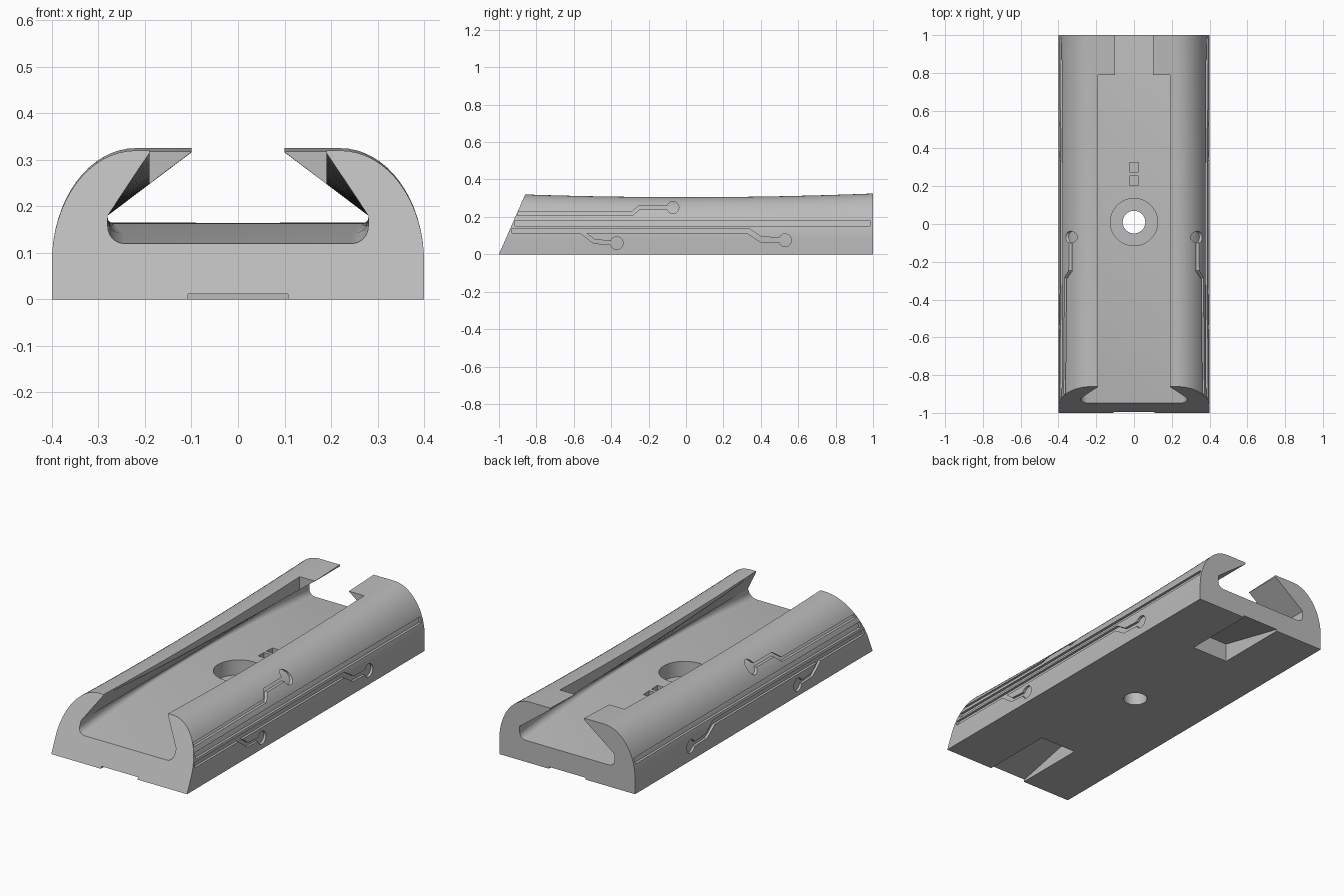
import bpy
import bmesh
from math import sin, cos, pi
from mathutils import Vector

cube = bpy.data.objects.get("Cube")
if cube:
    bpy.data.objects.remove(cube, do_unlink=True)

grey = bpy.data.materials.new("plain grey")
grey.use_nodes = True
colour = (0.5, 0.5, 0.5, 1)
grey.diffuse_color = colour
grey.node_tree.nodes["Principled BSDF"].inputs["Base Color"].default_value = colour


def skin(name, rings):
    """Closed solid through a list of matching rings."""
    bm = bmesh.new()
    loops = [[bm.verts.new(p) for p in ring] for ring in rings]
    count = len(loops[0])
    for a, b in zip(loops, loops[1:]):
        for i in range(count):
            j = (i + 1) % count
            bm.faces.new((a[i], a[j], b[j], b[i]))
    bm.faces.new(loops[0][::-1])
    bm.faces.new(loops[-1])
    bmesh.ops.recalc_face_normals(bm, faces=bm.faces)
    mesh = bpy.data.meshes.new(name)
    bm.to_mesh(mesh)
    bm.free()
    mesh.materials.append(grey)
    obj = bpy.data.objects.new(name, mesh)
    bpy.context.collection.objects.link(obj)
    return obj


def side_prism(name, outline, half):
    """Outline in y, z pushed through x."""
    return skin(name, [[(x, y, z) for y, z in outline] for x in (-half, half)])


def up_prism(name, outline, low, high):
    """Outline in x, y pushed up z."""
    return skin(name, [[(x, y, z) for x, y in outline] for z in (low, high)])


def circle(cx, cy, r, n=32):
    return [(cx + r * cos(2 * pi * i / n), cy + r * sin(2 * pi * i / n)) for i in range(n)]


def box(x0, x1, y0, y1):
    return [(x0, y0), (x1, y0), (x1, y1), (x0, y1)]


def cut(target, cutter, keep=False):
    mod = target.modifiers.new("cut", "BOOLEAN")
    mod.operation = "DIFFERENCE"
    mod.solver = "EXACT"
    mod.object = cutter
    bpy.context.view_layer.objects.active = target
    bpy.ops.object.modifier_apply(modifier=mod.name)
    if not keep:
        bpy.data.objects.remove(cutter, do_unlink=True)


def mirrored(half):
    return half + [(-x, z) for x, z in reversed(half)]


def stations(start, end, n):
    return [start + (end - start) * i / n for i in range(n + 1)]


# Rounded outer shell, slightly sagging in the middle of its length
def shell(name, inset, base, start, end):
    arc = [(0.22 + (0.18 - inset) * cos(a), 0.08 + (0.245 - inset) * sin(a))
           for a in stations(0, pi / 2, 16)]
    profile = mirrored([(0.4 - inset, base)] + arc)
    rings = []
    for y in stations(start, end, 24):
        sag = 1 - 0.06 * max(0, 1 - y * y)
        rings.append([(x, y, z * sag) for x, z in profile])
    return skin(name, rings)


body = shell("cradle_body", 0, 0, -1.05, 1)
core = shell("groove_core", 0.013, -0.1, -1.15, 1.1)

# Sloping front end
cut(body, side_prism("front_slope", [(-1.044, -0.1), (-0.825, 0.4), (-1.3, 0.4), (-1.3, -0.1)], 0.6))


# Channel with an arched floor and overhanging sides that close in to the rear
def channel_ring(y):
    floor = 0.165 - 0.05 * y * y
    r = min(0.035, 0.175 - floor)
    t = min(1, max(0, (y + 0.86) / 1.65))
    tip = 0.19 - 0.09 * t
    corner = [(0.28 - r + r * sin(a), floor + r - r * cos(a)) for a in stations(0, pi / 2, 6)]
    half = corner + [(0.28, 0.18), (tip, 0.316), (tip, 0.45)]
    return [(x, y, z) for x, z in mirrored(half)]


cut(body, skin("channel", [channel_ring(y) for y in stations(-1.1, 1.1, 32)]))
cut(body, up_prism("top_opening", box(-0.19, 0.19, -1.2, 0.79), 0.21, 0.5))

# Screw hole with a counterbore, and two small square pockets
cut(body, up_prism("counterbore", circle(0, 0.01, 0.125, 48), 0.085, 0.2))
cut(body, up_prism("screw_hole", circle(0, 0.01, 0.06), -0.1, 0.2))
for y in (0.23, 0.30):
    cut(body, up_prism("square_pocket", box(-0.025, 0.025, y - 0.025, y + 0.025), 0.12, 0.2))

# Wedge recesses under both ends
for s in (-1, 1):
    wedge = [(s * 0.6, -0.05), (s * 0.6, 0.1), (s * 1.0, 0.01), (s * 1.1, -0.012), (s * 1.1, -0.05)]
    cut(body, side_prism("end_recess", wedge, 0.108))


# Circuit-like grooves on both flanks
def strip(path, width):
    """Outline of a mitred band along a path."""
    pts = [Vector(p) for p in path]
    left, right = [], []
    for i, p in enumerate(pts):
        before = (p - pts[i - 1]).normalized() if i else (pts[1] - p).normalized()
        after = (pts[i + 1] - p).normalized() if i < len(pts) - 1 else before
        normal = Vector((-before.y - after.y, before.x + after.x)).normalized()
        reach = width / 2 / normal.dot(Vector((-before.y, before.x)))
        left.append(p + normal * reach)
        right.append(p - normal * reach)
    return [tuple(p) for p in left + right[::-1]]


def groove(outline):
    cutter = side_prism("groove", outline, 0.6)
    cut(cutter, core, keep=True)
    cut(body, cutter)


groove(box(-0.915, 0.985, 0.152, 0.182))
tracks = [
    ([(-0.9, 0.216), (-0.29, 0.216), (-0.25, 0.25), (-0.07, 0.25)], 0.018, 0.032),
    ([(-0.93, 0.126), (0.33, 0.126), (0.40, 0.08), (0.53, 0.075)], 0.026, 0.034),
    ([(-0.56, 0.122), (-0.49, 0.068), (-0.37, 0.06)], 0.02, 0.034),
]
for path, width, pad in tracks:
    groove(strip(path, width))
    groove(circle(path[-1][0], path[-1][1], pad, 24))
bpy.data.objects.remove(core, do_unlink=True)

# Smooth curved skin, crisp edges
bpy.ops.object.select_all(action="DESELECT")
body.select_set(True)
bpy.context.view_layer.objects.active = body
bpy.ops.object.shade_smooth_by_angle(angle=0.5)
